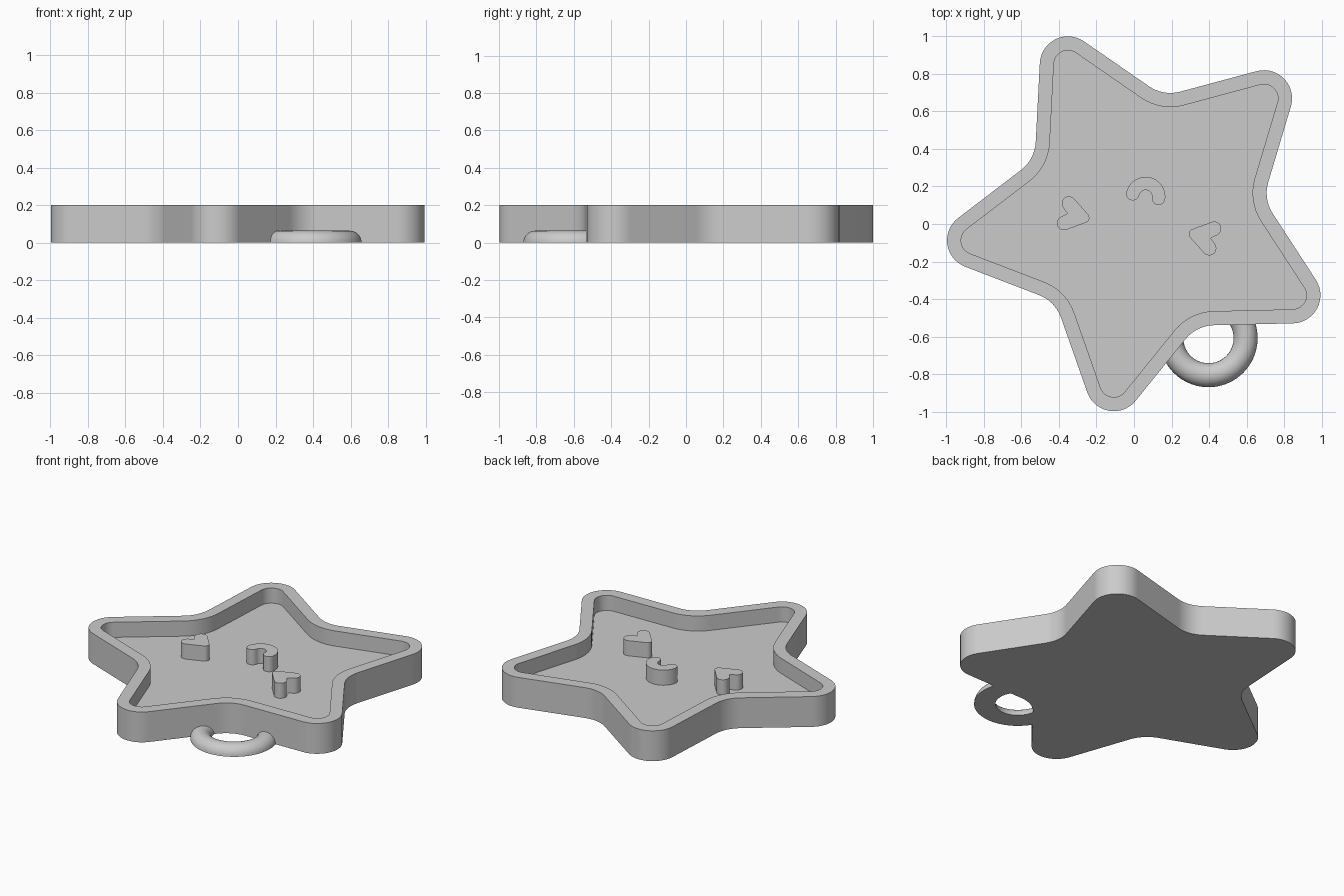
import bpy
import bmesh
from math import acos, atan2, cos, hypot, pi, radians, sin
from mathutils import Matrix, Vector

cube = bpy.data.objects.get("Cube")
if cube:
    bpy.data.objects.remove(cube)

grey = bpy.data.materials.new("light grey")
grey.use_nodes = True
grey.diffuse_color = (0.6, 0.6, 0.6, 1)
grey.node_tree.nodes["Principled BSDF"].inputs["Base Color"].default_value = (0.6, 0.6, 0.6, 1)

HEIGHT, FLOOR = 0.2, 0.1


def arc(x, y, radius, start, end, steps):
    """Points along an arc, angles in degrees."""
    angles = [radians(start + (end - start) * i / steps) for i in range(steps + 1)]
    return [Vector((x + radius * cos(a), y + radius * sin(a), 0)) for a in angles]


def place(points, x, y, turn):
    m = Matrix.Translation((x, y, 0)) @ Matrix.Rotation(radians(turn), 4, "Z")
    return [m @ p for p in points]


def finish(name, bm):
    bmesh.ops.recalc_face_normals(bm, faces=bm.faces)
    mesh = bpy.data.meshes.new(name)
    bm.to_mesh(mesh)
    bm.free()
    mesh.materials.append(grey)
    obj = bpy.data.objects.new(name, mesh)
    bpy.context.collection.objects.link(obj)
    bpy.ops.object.select_all(action="DESELECT")
    obj.select_set(True)
    bpy.context.view_layer.objects.active = obj
    bpy.ops.object.shade_smooth_by_angle(angle=radians(35))
    return obj


def loft(name, levels):
    """Skin a stack of (outline, z) loops and cap both ends."""
    bm = bmesh.new()
    loops = [[bm.verts.new((p.x, p.y, z)) for p in pts] for pts, z in levels]
    for low, high in zip(loops, loops[1:]):
        for i in range(len(low)):
            bm.faces.new((low[i - 1], low[i], high[i], high[i - 1]))
    bm.faces.new(loops[0])
    bm.faces.new(loops[-1])
    return finish(name, bm)


def star(inset):
    """Five-pointed outline of tangent arcs with rounded tips and valleys."""
    tip, valley = 0.902, 0.87
    r, q = 0.15 - inset, 0.2 + inset
    vx, vy = valley * cos(pi / 5), valley * sin(pi / 5)
    gap = Vector((vx - tip, vy))
    n = (atan2(gap.y, gap.x) - acos((r + q) / gap.length)) * 180 / pi
    point = arc(tip, 0, r, -n, n, 14) + arc(vx, vy, q, n + 180, 252 - n, 8)
    outline = []
    for k in range(5):
        outline += place(point, 0.046, 0.041, 44.2 + 72 * k)
    return outline


def heart():
    side, r, tip, tip_r = 0.054, 0.038, 0.098, 0.027
    n = (atan2(-side, tip) + acos((r - tip_r) / hypot(side, tip))) * 180 / pi
    return (arc(tip, 0, tip_r, -n, n, 10) + arc(0, side, r, n, 231, 14)
            + [Vector((0.005, 0, 0))] + arc(0, -side, r, -231, -n, 14))


def curved_mouth():
    mid, half, a, b = 0.07, 0.035, -8, 168
    ends = [(mid * cos(radians(t)), mid * sin(radians(t))) for t in (a, b)]
    return (arc(0, 0, mid + half, a, b, 24)[:-1] + arc(*ends[1], half, b, b + 180, 10)
            + arc(0, 0, mid - half, b, a, 16)[1:-1] + arc(*ends[0], half, a + 180, a + 360, 10)[:-1])


# Star tray with a raised rim and recessed floor
outer, inner = star(0), star(0.075)
loft("star_tray", [(outer, 0), (outer, HEIGHT), (inner, HEIGHT), (inner, FLOOR)])

# Raised face details
for name, outline in (
    ("right_eye", place(heart(), -0.36, 0.057, -14)),
    ("left_eye", place(heart(), 0.414, -0.077, 166)),
    ("mouth", place(curved_mouth(), 0.062, 0.146, 0)),
):
    loft(name, [(outline, FLOOR - 0.02), (outline, HEIGHT)])

# Half-round hanging loop, with its ends buried in the tray
bm = bmesh.new()
centre = Vector((0.397, -0.608, 0))
section = [bm.verts.new((centre.x + 0.198 + p.x, centre.y, p.y)) for p in arc(0, 0, 0.064, 0, 180, 14)]
face = bm.faces.new(section)
bmesh.ops.rotate(bm, verts=section, cent=centre, matrix=Matrix.Rotation(radians(145), 3, "Z"))
start = bmesh.ops.duplicate(bm, geom=[face])["geom"]
bmesh.ops.spin(bm, geom=start, cent=centre, axis=(0, 0, 1), angle=radians(270), steps=54)
bmesh.ops.remove_doubles(bm, verts=bm.verts, dist=0.0001)
finish("hanging_loop", bm)
